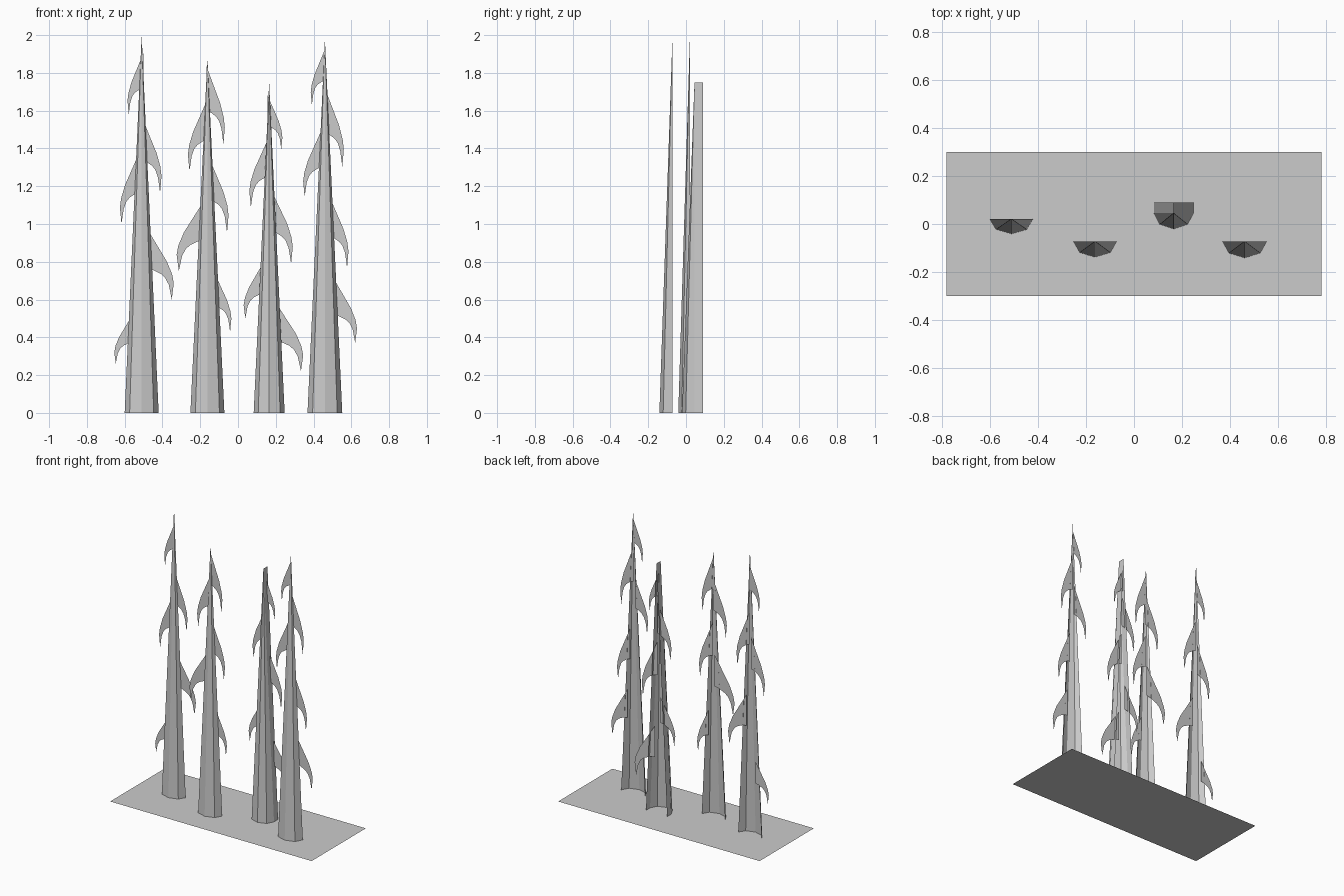
import bpy, math

def add_mesh(name, verts, faces):
    mesh = bpy.data.meshes.new(name)
    mesh.from_pydata(verts, [], faces)
    mesh.update()
    obj = bpy.data.objects.new(name, mesh)
    bpy.context.collection.objects.link(obj)
    return obj

def trunk(name, cx, y, half, depth, height, back):
    """Open-backed half cone of four facets; optional straight walls to 'back'."""
    ring = []
    for i in range(5):
        a = math.pi * i / 4
        ring.append((cx - half * math.cos(a), y - depth * math.sin(a), 0))
    verts = ring + [(cx, y, height)]
    faces = [(i, i + 1, 5) for i in range(4)]
    if back > y:
        verts += [(cx - half, back, 0), (cx + half, back, 0), (cx, back, height)]
        faces += [(6, 0, 5, 8), (4, 7, 8, 5)]
    add_mesh(name, verts, faces)

# Drooping leaf outline: u runs outward, v runs downward
LEAF = [(-0.2, -0.12), (0, 0), (0.7, 0.41), (0.93, 0.61), (1, 0.75), (0.91, 1),
        (0.78, 0.77), (0.62, 0.66), (0.43, 0.60), (0.08, 0.54), (-0.2, 0.52)]

def branch(name, y, root_x, root_z, outer_x, tip_z):
    w, h = outer_x - root_x, root_z - tip_z
    verts = [(root_x + w * u, y, root_z - h * v) for u, v in LEAF]
    order = list(range(len(LEAF)))
    add_mesh(name, verts, [order if w < 0 else order[::-1]])

# centre x, cone y, half width, depth, height, back y, branch y, branches
TREES = [
    (-0.51, 0.021, 0.09, 0.062, 2.0, 0.021, 0.020,
     [(-0.515, 1.87, -0.585, 1.58), (-0.49, 1.52, -0.405, 1.165),
      (-0.535, 1.35, -0.625, 1.0), (-0.46, 0.94, -0.34, 0.60),
      (-0.57, 0.50, -0.655, 0.26)]),
    (-0.162, -0.072, 0.09, 0.066, 1.88, -0.072, -0.073,
     [(-0.15, 1.79, -0.07, 1.42), (-0.175, 1.63, -0.265, 1.28),
      (-0.14, 1.32, -0.05, 0.955), (-0.195, 1.10, -0.325, 0.75),
      (-0.11, 0.71, -0.035, 0.43)]),
    (0.165, 0.045, 0.082, 0.066, 1.75, 0.09, 0.075,
     [(0.17, 1.65, 0.235, 1.395), (0.15, 1.43, 0.06, 1.09),
      (0.19, 1.15, 0.29, 0.79), (0.125, 0.78, 0.03, 0.50),
      (0.215, 0.56, 0.345, 0.22)]),
    (0.46, -0.072, 0.092, 0.069, 1.98, -0.072, -0.073,
     [(0.45, 1.90, 0.385, 1.63), (0.475, 1.68, 0.56, 1.30),
      (0.43, 1.47, 0.345, 1.145), (0.50, 1.11, 0.585, 0.77),
      (0.525, 0.68, 0.63, 0.37)]),
]

for n, (cx, y, half, depth, height, back, by, branches) in enumerate(TREES, 1):
    trunk(f"tree_{n}_trunk", cx, y, half, depth, height, back)
    for k, b in enumerate(branches, 1):
        branch(f"tree_{n}_branch_{k}", by, *b)

# Flat ground sheet
add_mesh("base_sheet", [(-0.78, -0.3, 0), (0.78, -0.3, 0), (0.78, 0.3, 0), (-0.78, 0.3, 0)],
         [(0, 1, 2, 3)])
